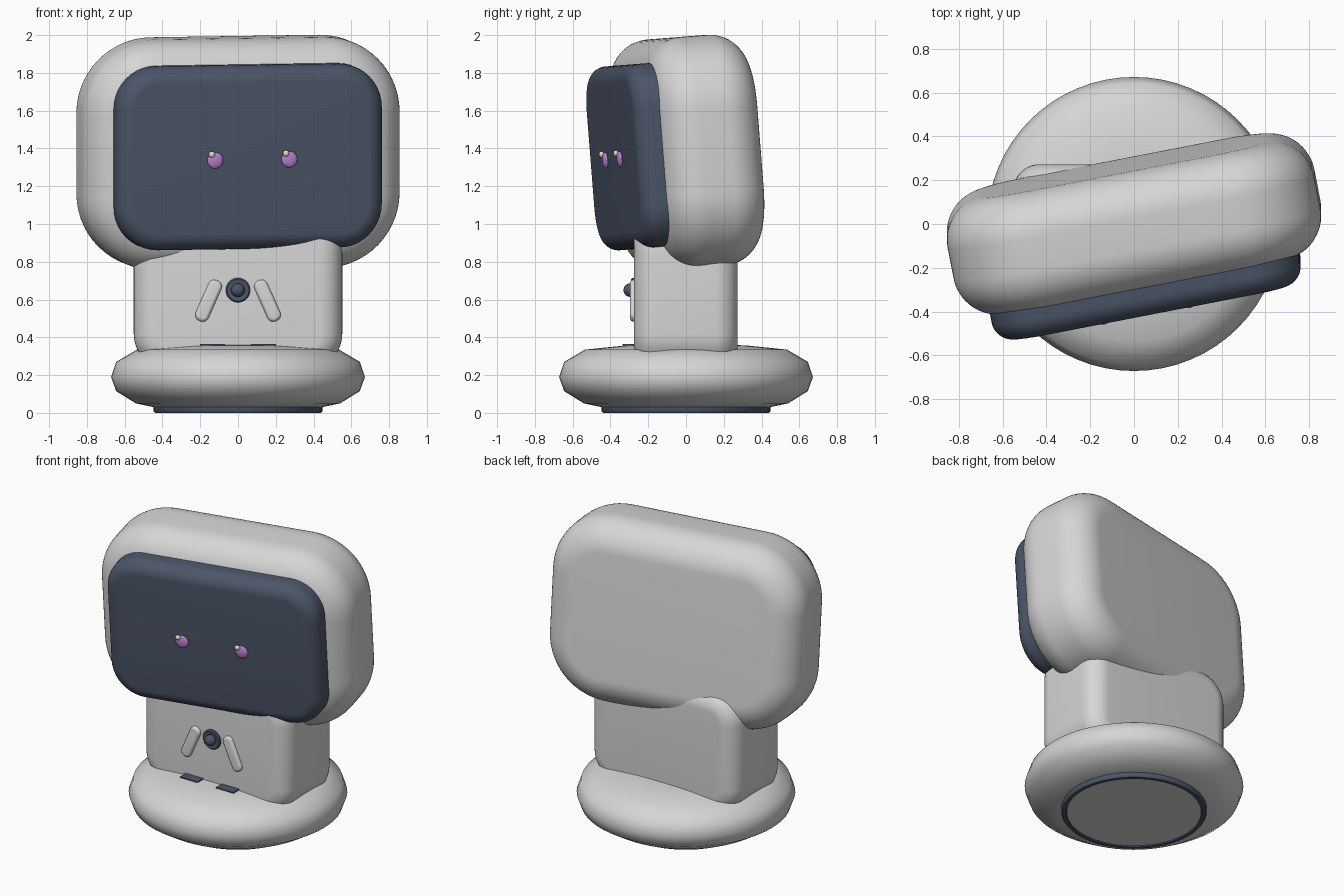
import bpy, bmesh
from math import sin, cos, pi, radians
from mathutils import Matrix

cube = bpy.data.objects.get("Cube")
if cube:
    bpy.data.objects.remove(cube, do_unlink=True)


def material(name, rgb):
    m = bpy.data.materials.new(name)
    m.use_nodes = True
    m.diffuse_color = (*rgb, 1)
    m.node_tree.nodes["Principled BSDF"].inputs["Base Color"].default_value = (*rgb, 1)
    return m


GREY = material("light grey", (0.67, 0.67, 0.67))
NAVY = material("dark slate blue", (0.072, 0.092, 0.14))
PURPLE = material("purple", (0.5, 0.23, 0.65))
CREAM = material("cream", (0.75, 0.72, 0.62))


def finish(name, bm, mat, matrix, sharp=40):
    bmesh.ops.recalc_face_normals(bm, faces=bm.faces)
    me = bpy.data.meshes.new(name)
    bm.to_mesh(me)
    bm.free()
    me.materials.append(mat)
    ob = bpy.data.objects.new(name, me)
    bpy.context.collection.objects.link(ob)
    ob.matrix_world = matrix
    bpy.ops.object.select_all(action='DESELECT')
    ob.select_set(True)
    bpy.context.view_layer.objects.active = ob
    bpy.ops.object.shade_smooth_by_angle(angle=radians(sharp))


def loft(bm, rings):
    """Skin a list of closed rings and cap both ends."""
    loops = [[bm.verts.new(p) for p in ring] for ring in rings]
    n = len(loops[0])
    for a, b in zip(loops, loops[1:]):
        for i in range(n):
            j = (i + 1) % n
            bm.faces.new((a[i], a[j], b[j], b[i]))
    bm.faces.new(loops[0])
    bm.faces.new(loops[-1])


def slab(name, w, h, front, back, corner, edge, mat, matrix, steps=10):
    """Rounded rectangle in xz (half sizes w, h), with rounded rims along y."""
    def ring(y, inset):
        r = corner - inset
        pts = []
        for q, (sx, sz) in enumerate(((1, 1), (-1, 1), (-1, -1), (1, -1))):
            for k in range(steps + 1):
                a = (q + k / steps) * pi / 2
                pts.append((sx * (w - corner) + r * cos(a), y, sz * (h - corner) + r * sin(a)))
        return pts
    rim = [(edge * (1 - sin(a)), edge * (1 - cos(a)))
           for a in (k / steps * pi / 2 for k in range(steps + 1))]
    bm = bmesh.new()
    loft(bm, [ring(front + d, i) for d, i in reversed(rim)] + [ring(back - d, i) for d, i in rim])
    finish(name, bm, mat, matrix)


def lathe(name, profile, mat, matrix=Matrix(), sides=64, sharp=40):
    bm = bmesh.new()
    loft(bm, [[(r * cos(2 * pi * i / sides), r * sin(2 * pi * i / sides), z)
               for i in range(sides)] for r, z in profile])
    finish(name, bm, mat, matrix, sharp)


def ball(name, radius, scale, mat, matrix):
    bm = bmesh.new()
    bmesh.ops.create_uvsphere(bm, u_segments=24, v_segments=16, radius=radius)
    bmesh.ops.scale(bm, vec=scale, verts=bm.verts)
    finish(name, bm, mat, matrix)


T = Matrix.Translation

# Base: squashed disc with a dark foot ring around a grey pad
lathe("base", [(0.42, 0.025), (0.54, 0.05), (0.645, 0.115), (0.672, 0.19), (0.645, 0.27),
               (0.535, 0.335), (0.32, 0.357), (0.1, 0.365)], GREY, sharp=60)
lathe("foot_ring", [(0.412, 0.015), (0.418, 0), (0.44, 0), (0.447, 0.01), (0.447, 0.04)], NAVY)
lathe("foot_pad", [(0.413, 0.005), (0.413, 0.02)], GREY)

# Torso
slab("torso", 0.552, 0.415, -0.275, 0.273, 0.2, 0.12, GREY, T((0, 0, 0.635)))

# Head, turned and nodding, carrying the screen and eyes
HEAD = T((0, 0, 1.378)) @ Matrix.Rotation(radians(4.5), 4, 'X') @ Matrix.Rotation(radians(11), 4, 'Z')
slab("head", 0.854, 0.613, -0.272, 0.272, 0.4, 0.2, GREY, HEAD, 14)
slab("screen", 0.718, 0.488, -0.392, -0.1, 0.23, 0.09, NAVY, HEAD @ T((-0.003, 0, 0)))

for side, x in (("right", -0.2), ("left", 0.2)):
    ball(side + "_eye", 0.043, (1, 0.35, 1), PURPLE, HEAD @ T((x, -0.398, -0.008)))
    ball(side + "_eye_glint", 0.017, (1, 0.8, 1), CREAM, HEAD @ T((x - 0.021, -0.412, 0.025)))

# Chest: arms, foot plates and a round button
for side, s in (("right", -1), ("left", 1)):
    tilt = Matrix.Rotation(radians(-24 * s), 4, 'Y')
    slab(side + "_arm", 0.037, 0.117, -0.02, 0.02, 0.034, 0.018, GREY,
         T((0.156 * s, -0.276, 0.594)) @ tilt, 6)
    slab(side + "_foot_plate", 0.067, 0.0045, -0.04, 0.04, 0.003, 0.002, NAVY,
         T((0.135 * s, -0.295, 0.3615)), 2)

FORWARD = Matrix.Rotation(radians(90), 4, 'X')
lathe("button_rim", [(0.065, -0.01), (0.065, 0.008), (0.058, 0.015), (0.048, 0.012)], NAVY,
      T((0, -0.275, 0.65)) @ FORWARD, 32)
ball("button", 0.036, (1, 1, 1), NAVY, T((0, -0.295, 0.65)))
